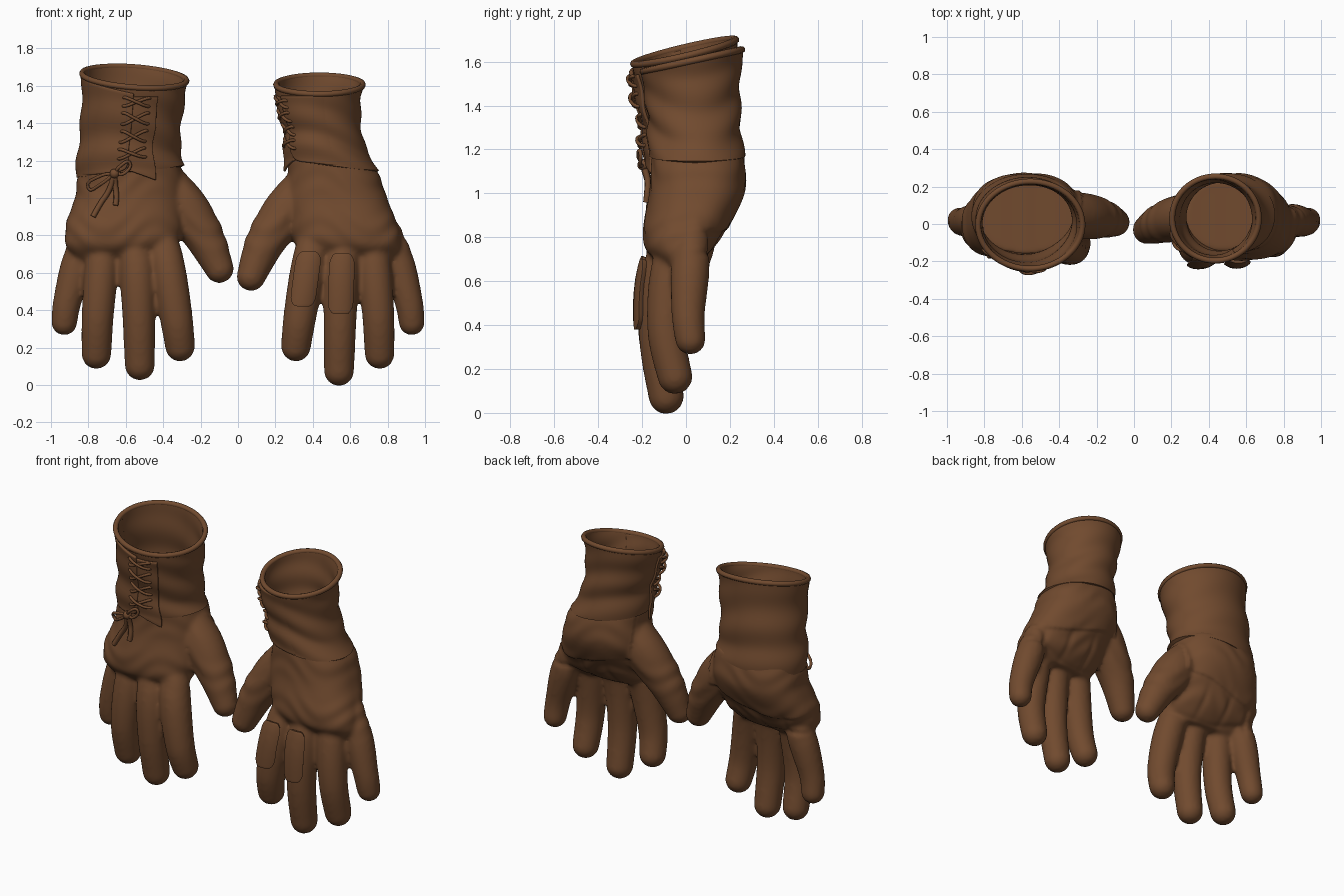
import bpy, bmesh
from math import sin, cos, pi, radians, exp, copysign
from mathutils import Vector
from mathutils.bvhtree import BVHTree

cube = bpy.data.objects.get("Cube")
if cube:
    bpy.data.objects.remove(cube)

leather = bpy.data.materials.new("brown leather")
leather.use_nodes = True
leather.diffuse_color = (0.165, 0.069, 0.028, 1)
shader = leather.node_tree.nodes["Principled BSDF"]
shader.inputs["Base Color"].default_value = leather.diffuse_color
shader.inputs["Roughness"].default_value = 0.7


def spline(rows, t):
    """Smooth interpolation through rows of numbers, t from 0 to 1."""
    f = min(max(t, 0), 1) * (len(rows) - 1)
    i = min(int(f), len(rows) - 2)
    k = f - i
    near = (rows[max(i - 1, 0)], rows[i], rows[i + 1], rows[min(i + 2, len(rows) - 1)])
    return [b + k / 2 * (c - a + k * (2 * a - 5 * b + 4 * c - d + k * (3 * (b - c) + d - a)))
            for a, b, c, d in zip(*near)]


def loft(bm, rings, caps=True):
    loops = [[bm.verts.new(p) for p in ring] for ring in rings]
    n = len(loops[0])
    for a, b in zip(loops, loops[1:]):
        for i in range(n):
            bm.faces.new((a[i], a[(i + 1) % n], b[(i + 1) % n], b[i]))
    if caps:
        bm.faces.new(loops[0][::-1])
        bm.faces.new(loops[-1])


def finish(name, bm, *mods):
    """Make an object, bake its modifiers and shade it."""
    mesh = bpy.data.meshes.new(name)
    bmesh.ops.recalc_face_normals(bm, faces=bm.faces)
    bm.to_mesh(mesh)
    bm.free()
    obj = bpy.data.objects.new(name, mesh)
    bpy.context.collection.objects.link(obj)
    for kind, settings in mods:
        mod = obj.modifiers.new(kind.title(), kind)
        for key, value in settings.items():
            setattr(mod, key, value)
    if mods:
        deps = bpy.context.evaluated_depsgraph_get()
        obj.data = bpy.data.meshes.new_from_object(obj.evaluated_get(deps))
        obj.modifiers.clear()
    obj.data.materials.clear()
    obj.data.materials.append(leather)
    obj.data.polygons.foreach_set("use_smooth", [True] * len(obj.data.polygons))
    obj.data.set_sharp_from_angle(angle=radians(50))
    return obj


def patch(name, point, thickness, n=20):
    """A thickened sheet from a function of u and v."""
    bm = bmesh.new()
    grid = [[bm.verts.new(point(u / n, v / n)) for v in range(n + 1)] for u in range(n + 1)]
    for a, b in zip(grid, grid[1:]):
        for j in range(n):
            bm.faces.new((a[j], b[j], b[j + 1], a[j + 1]))
    finish(name, bm, ("SOLIDIFY", dict(thickness=thickness, offset=0)),
           ("BEVEL", dict(width=thickness * 0.3, segments=2)))


def cord(name, paths, radius, cyclic=False):
    curve = bpy.data.curves.new(name, "CURVE")
    curve.dimensions = "3D"
    curve.bevel_depth, curve.bevel_resolution, curve.resolution_u = radius, 2, 4
    curve.use_fill_caps = True
    for path in paths:
        line = curve.splines.new("BEZIER")
        line.bezier_points.add(len(path) - 1)
        line.use_cyclic_u = cyclic
        for bp, p in zip(line.bezier_points, path):
            bp.co = p
            bp.handle_left_type = bp.handle_right_type = "AUTO"
    curve.materials.append(leather)
    bpy.context.collection.objects.link(bpy.data.objects.new(name, curve))


def finger(bm, path):
    """Tapered tube with a round tip; rows are x, y, z, radius."""
    rings, steps = [], 16
    for j in range(steps + 6):
        t = min(j / steps, 1)
        x, y, z, r = spline(path, t)
        before, after = spline(path, t - 0.03), spline(path, t + 0.03)
        along = (Vector(after[:3]) - Vector(before[:3])).normalized()
        side = along.cross(Vector((0, 1, 0))).normalized()
        up = side.cross(along)
        tip = max(j - steps, 0) / 6 * pi / 2
        centre = Vector((x, y, z)) + along * r * sin(tip)
        rings.append([centre + r * cos(tip) * (side * cos(a * pi / 10) + up * sin(a * pi / 10))
                      for a in range(20)])
    loft(bm, rings)


def bump(value, centre, width):
    return exp(-((value - centre) / width) ** 2)


# Finger paths, x measured outward from the middle of the pair
FINGERS = dict(
    little=[(.77, .03, .9, .06), (.85, .02, .67, .088), (.912, .01, .45, .076), (.929, .02, .335, .07)],
    ring=[(.71, -.02, .88, .07), (.73, -.075, .63, .09), (.75, -.09, .37, .086), (.757, -.05, .165, .08)],
    middle=[(.56, -.03, .88, .07), (.54, -.11, .63, .094), (.53, -.125, .36, .088), (.525, -.09, .105, .081)],
    index=[(.42, -.03, .88, .07), (.376, -.11, .63, .094), (.33, -.13, .36, .088), (.31, -.1, .205, .08)])

# Palm and cuff rows: z, centre x, centre y, half width, half depth
RIGHT = dict(
    side="right", sign=-1, lace=radians(-90), tilt=(.055, .02), low=-.03, drop=0,
    thumb=[(.42, .05, 1.13, .1), (.3, .045, .97, .125), (.18, .03, .79, .108), (.1, .01, .622, .078)],
    palm=[(1.2, .575, .04, .262, .2), (1.1, .575, .05, .284, .21), (1, .58, .045, .292, .212),
          (.86, .605, 0, .315, .192), (.75, .62, -.03, .3, .155), (.67, .62, -.04, .24, .07)],
    cuff=[(1.14, .575, .045, .28, .21), (1.25, .585, .035, .265, .205), (1.4, .57, .02, .26, .21),
          (1.55, .56, 0, .265, .22), (1.645, .555, -.005, .275, .23)])
LEFT = dict(
    side="left", sign=1, lace=radians(-145), tilt=(.05, 0), low=.03, drop=.03,
    thumb=[(.4, .05, 1.12, .1), (.28, .04, .96, .125), (.15, .005, .77, .108), (.07, -.03, .58, .078)],
    palm=[(1.22, .48, .04, .21, .19), (1.12, .51, .05, .245, .208), (1, .525, .045, .272, .212),
          (.86, .565, 0, .285, .192), (.75, .59, -.03, .285, .155), (.67, .6, -.04, .24, .07)],
    cuff=[(1.17, .505, .05, .24, .208), (1.28, .47, .04, .205, .2), (1.4, .45, .035, .2, .2),
          (1.52, .43, .03, .213, .21), (1.605, .435, .03, .228, .222)])


def make_hand(g):
    s, bm = g["sign"], bmesh.new()
    rings = []
    for j in range(21):
        z, cx, cy, rx, ry = spline(g["palm"], j / 20)
        rings.append([(s * cx + rx * copysign(abs(cos(a)) ** .85, cos(a)),
                       cy + ry * copysign(abs(sin(a)) ** .85, sin(a)), z)
                      for a in (i * pi / 24 for i in range(48))])
    loft(bm, rings)
    for name, path in list(FINGERS.items()) + [("thumb", g["thumb"])]:
        drop = g["drop"] if name == "middle" else 0
        finger(bm, [(s * (x + drop / 2), y, z - drop * (z < .5), r) for x, y, z, r in path])
    hand = finish(g["side"] + "_hand", bm, ("REMESH", dict(mode="VOXEL", voxel_size=.013)),
                  ("SMOOTH", dict(factor=.5, iterations=8)))
    # Leather folds, palm panel edge and finger pads
    bm = bmesh.new()
    bm.from_mesh(hand.data)
    for v in bm.verts:
        x, y, z = v.co
        n, x = v.normal, abs(x)
        out = .003 * sin(z * 48 + 5 * sin(x * 11)) * (bump(z, .82, .1) + .8 * bump(z, 1.1, .1))
        if n.y > 0 and x > .28:
            edge = .87 + .05 * sin(x * 6)
            out += n.y * .01 * min(max((z - edge) / .012, 0), 1)
            for gap in (.46, .635, .8):
                out -= n.y * .01 * bump(x, gap, .02) * bump(z, .76, .08)
            out -= n.y * .008 * bump(z, .7 + .03 * sin(x * 9), .015)
        v.co += n * out
    bm.to_mesh(hand.data)
    tree = BVHTree.FromBMesh(bm)
    bm.free()
    return tree


def on_back(tree, x, z, off):
    """A point on the front surface of the hand."""
    hit = tree.ray_cast(Vector((x, -1, z)), Vector((0, 1, 0)))[0]
    return Vector((x, (hit.y if hit else -.1) - off, z))


def cuff_point(g, a, t, off=0):
    z, cx, cy, rx, ry = spline(g["cuff"], t)
    k = max(t, 0)
    fold = .008 * sin(t * 17 + 2.5 * sin(a + 1) + cos(2 * a)) * bump(t, .4, .4)
    z += k * (g["tilt"][0] * sin(a) - g["tilt"][1] * cos(a)) - (1 - k) * g["low"] * cos(a)
    z += min(t, 0) * .5
    return Vector((g["sign"] * cx + (rx + fold + off) * cos(a),
                   cy + (ry + fold + off) * sin(a), z))


def make_cuff(g):
    side, lace, s = g["side"], g["lace"], g["sign"]
    at = lambda deg, t, off: cuff_point(g, lace + s * radians(deg), t, off)
    turn = [i * pi / 36 for i in range(72)]
    bm = bmesh.new()
    loft(bm, [[cuff_point(g, a, j / 30) for a in turn] for j in range(31)], caps=False)
    finish(side + "_cuff", bm, ("SOLIDIFY", dict(thickness=.022, offset=0)))
    cord(side + "_cuff_rim", [[cuff_point(g, a, 1, .003) for a in turn[::2]]], .016, True)

    # Overlapping flaps either side of the laced slit
    def wide_flap(u, v):
        corner = max(1 - u / .2, 0)
        low = .02 + .14 * (1 - (1 - corner ** 2) ** .5)
        high = .97 - .1 * (1 - u) ** 2
        return at(u * 85, low + (high - low) * v, .024 - .03 * u)

    def narrow_flap(u, v):
        low = -.12 + .14 * u
        return at(-27 * (1 - u) + 3 * u, low + (.83 - low) * v, .018)

    patch(side + "_wide_flap", wide_flap, .018)
    patch(side + "_narrow_flap", narrow_flap, .014)
    # Crossed laces
    laces = []
    for row in range(4):
        t = .2 + row * .17
        for d in (0, .1):
            laces.append([at(11, t + d, .022), at(8, t + d, .036), at(-3, t + .05, .036 + d * .1),
                          at(-15, t + .1 - d, .03), at(-19, t + .1 - d, .015)])
    cord(side + "_laces", laces, .0085)


for glove in (RIGHT, LEFT):
    surface = make_hand(glove)
    make_cuff(glove)
    if glove is RIGHT:
        # Knotted bow with hanging ends
        def trail(points):
            return [on_back(surface, x, z, off) for x, z, off in points]
        knot = (-.66, 1.13, .04)
        cord("bow_loops", [trail([knot, (-.73, 1.12, .05), (-.8, 1.05, .03), (-.74, 1.07, .03), knot]),
                           trail([knot, (-.63, 1.17, .06), (-.58, 1.19, .05), (-.61, 1.13, .05), knot])], .009)
        cord("bow_ends", [trail([knot, (-.69, 1.04, .02), (-.735, .97, .012), (-.775, .9, .01)]),
                          trail([knot, (-.655, 1.06, .02), (-.65, 1, .012), (-.655, .96, .01)])], .015)
        bm = bmesh.new()
        bmesh.ops.create_uvsphere(bm, u_segments=16, v_segments=10, radius=.026)
        bmesh.ops.translate(bm, verts=bm.verts, vec=on_back(surface, *knot))
        finish("bow_knot", bm)
    else:
        # Raised pads on the back of two fingers
        for name, x, lean, low, high in (("index_pad", .362, .035, .42, .71), ("middle_pad", .552, .01, .38, .7)):
            def pad(u, v):
                across = (u - .5) * 2
                tall = 1 - .12 * abs(across) ** 6
                wide = .06 * (1 - .2 * abs(2 * v - 1) ** 8)
                z = (low + high) / 2 + (v - .5) * (high - low) * tall
                return on_back(surface, x + lean * (v - .5) + across * wide, z, .01)
            patch(name, pad, .028)
